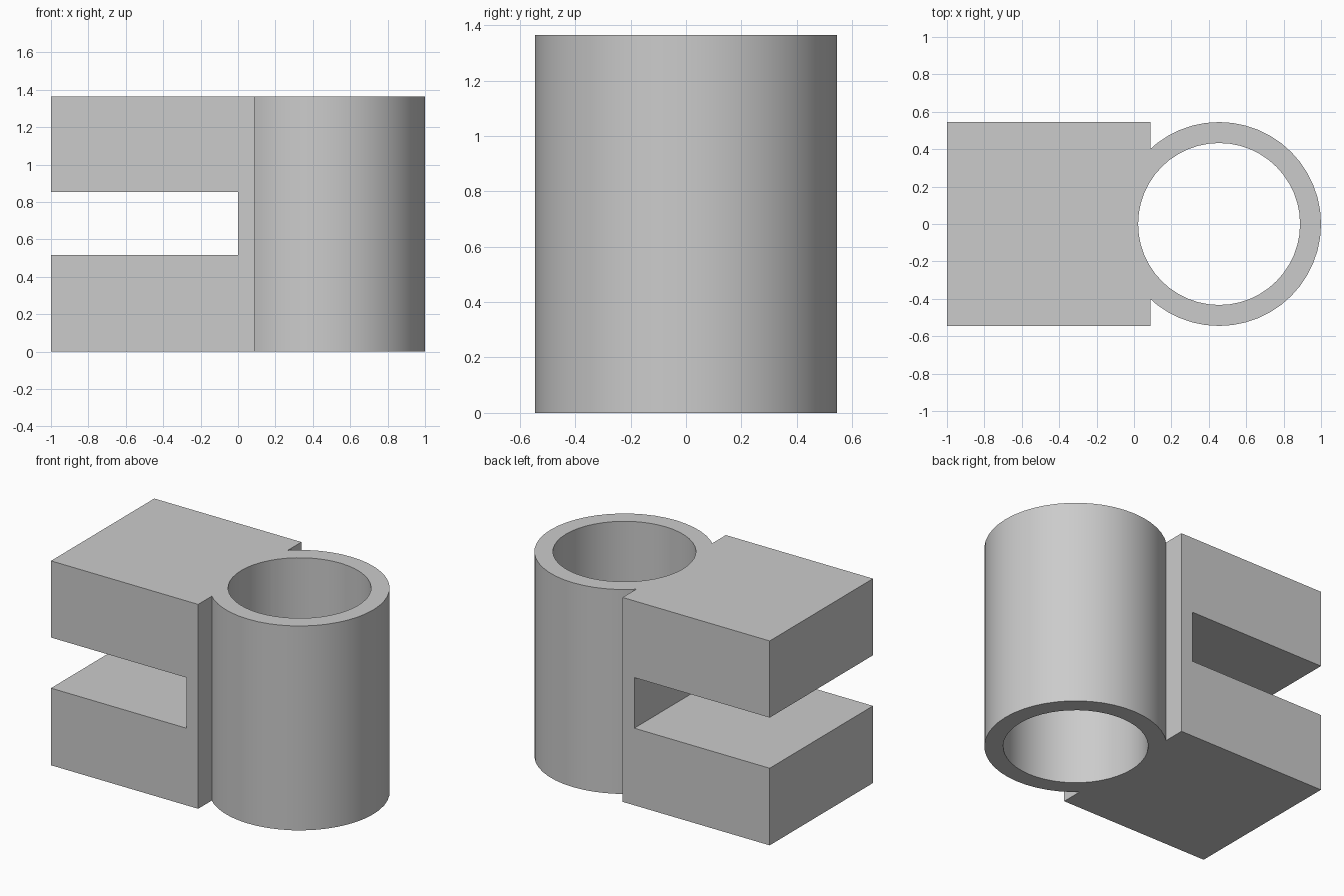
import bpy
import math

if "Cube" in bpy.data.objects:
    bpy.data.objects.remove(bpy.data.objects["Cube"], do_unlink=True)

HEIGHT = 1.365
RADIUS = 0.545
BORE = 0.433
TUBE_X = 1 - RADIUS
SIDES = 48

grey = bpy.data.materials.new("plain grey")
grey.use_nodes = True
grey.diffuse_color = (0.6, 0.6, 0.6, 1)
grey.node_tree.nodes["Principled BSDF"].inputs["Base Color"].default_value = (0.6, 0.6, 0.6, 1)


def box(name, x, y, z):
    """Box from (low, high) ranges on each axis."""
    spans = (x, y, z)
    bpy.ops.mesh.primitive_cube_add(size=1, location=[sum(s) / 2 for s in spans])
    ob = bpy.context.object
    ob.name = name
    ob.scale = [s[1] - s[0] for s in spans]
    bpy.ops.object.transform_apply(location=True, rotation=False, scale=True)
    ob.data.materials.append(grey)
    return ob


def cylinder(name, radius, low, high):
    """Upright cylinder on the tube axis."""
    bpy.ops.mesh.primitive_cylinder_add(vertices=SIDES, radius=radius, depth=high - low,
                                        location=(TUBE_X, 0, (low + high) / 2))
    ob = bpy.context.object
    ob.name = name
    bpy.ops.object.transform_apply(location=True, rotation=False, scale=True)
    ob.data.materials.append(grey)
    return ob


def combine(target, tool, operation):
    """Apply a boolean and discard the tool."""
    mod = target.modifiers.new(operation.lower(), "BOOLEAN")
    mod.operation = operation
    mod.solver = "EXACT"
    mod.object = tool
    bpy.context.view_layer.objects.active = target
    bpy.ops.object.modifier_apply(modifier=mod.name)
    bpy.data.objects.remove(tool, do_unlink=True)


# Square block joined to the round barrel
bracket = box("forked_tube_bracket", (-1, 0.087), (-RADIUS, RADIUS), (0, HEIGHT))
combine(bracket, cylinder("barrel", RADIUS, 0, HEIGHT), "UNION")

# Through bore and the slot that splits the block into two arms
combine(bracket, cylinder("bore_cutter", BORE, -0.2, HEIGHT + 0.2), "DIFFERENCE")
combine(bracket, box("slot_cutter", (-1.2, 0), (-0.8, 0.8), (0.515, 0.853)), "DIFFERENCE")

# Smooth round walls, sharp corners
bpy.ops.object.select_all(action="DESELECT")
bracket.select_set(True)
bpy.context.view_layer.objects.active = bracket
bpy.ops.object.shade_smooth_by_angle(angle=math.radians(30))
